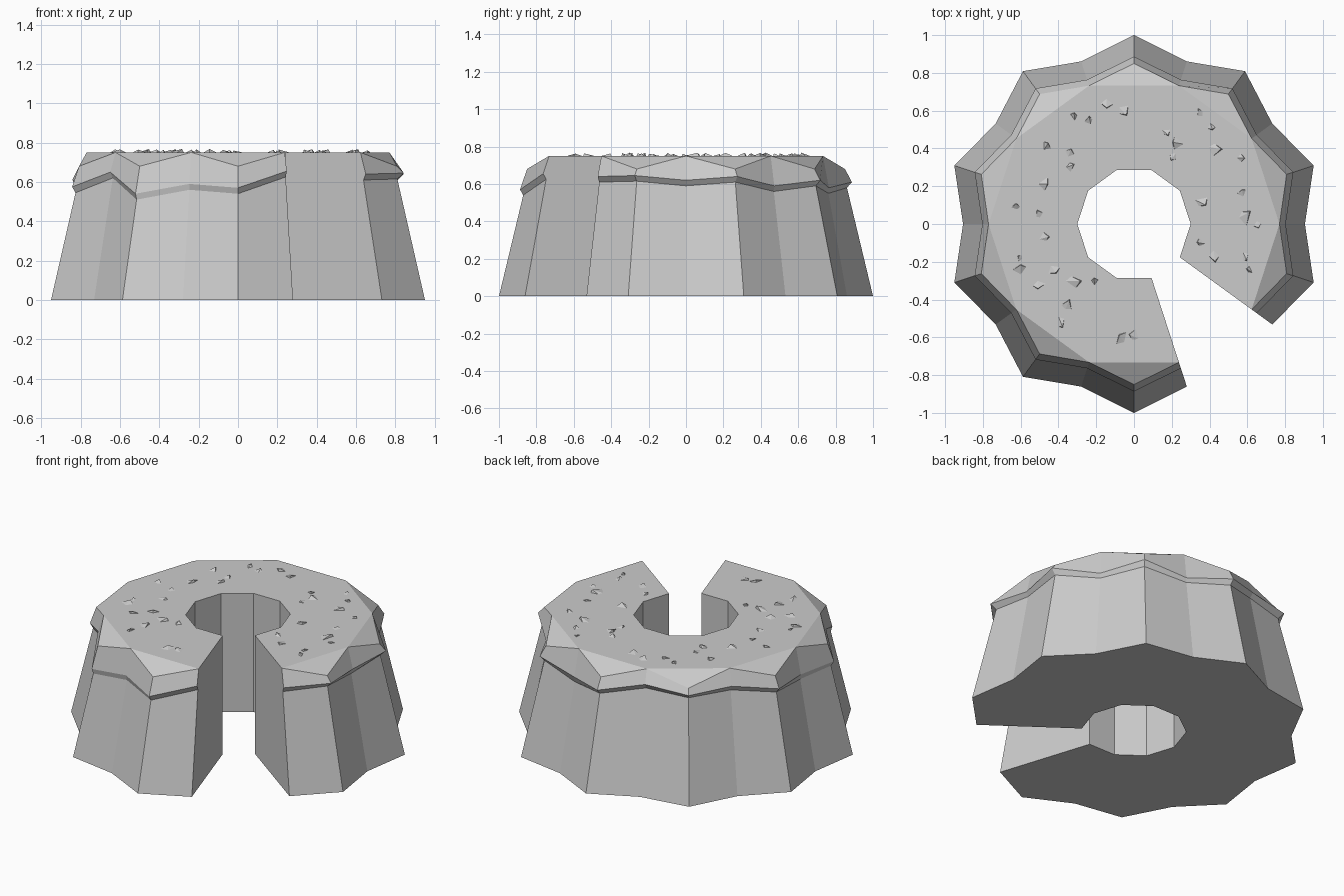
import bpy, bmesh, math, random
from mathutils import Vector

random.seed(4)
cube = bpy.data.objects.get("Cube")
if cube:
    bpy.data.objects.remove(cube, do_unlink=True)

# One plain stone material
stone = bpy.data.materials.new("stone_grey")
stone.use_nodes = True
grey = (0.6, 0.6, 0.6, 1)
stone.diffuse_color = grey
shader = stone.node_tree.nodes["Principled BSDF"]
shader.inputs["Base Color"].default_value = grey
shader.inputs["Roughness"].default_value = 0.9


def make_object(name, bm):
    bmesh.ops.recalc_face_normals(bm, faces=bm.faces)
    mesh = bpy.data.meshes.new(name)
    bm.to_mesh(mesh)
    bm.free()
    mesh.materials.append(stone)
    obj = bpy.data.objects.new(name, mesh)
    bpy.context.collection.objects.link(obj)
    return obj


# Ring body: a closed cross-section swept in equal steps around an open ring
STEP = math.radians(18)
FLAT = math.cos(STEP)
TOP = 0.75
# height of the uneven lip at each step, starting beside the opening
LIP = [.64, .645, .62, .64, .59, .62, .58, .61, .665, .65,
       .65, .61, .585, .575, .65, .54, .59, .57, .655]


def section(index, lip):
    """Cross-section points as (radius, height), outside to inside."""
    if index % 2:   # protruding buttress
        return [(1, 0), (1 - 0.24 * (lip - .03), lip - .03), (.887, lip),
                (.85, .68), (.77 * FLAT, TOP), (.3 * FLAT, TOP), (.3 * FLAT, 0)]
    return [(.905, 0), (.905 - .19 * (lip - .03), lip - .03), (.803, lip),
            (.77, TOP), (.77, TOP), (.3, TOP), (.3, 0)]


bm = bmesh.new()
rings = []
for i, lip in enumerate(LIP):
    a = (i - 2) * STEP
    rings.append([bm.verts.new((r * math.cos(a), r * math.sin(a), z))
                  for r, z in section(i, lip)])
for one, two in zip(rings, rings[1:]):
    for j in range(len(one)):
        k = (j + 1) % len(one)
        bm.faces.new((one[j], one[k], two[k], two[j]))
for end in (rings[0], rings[-1]):
    bm.faces.new(end)
bmesh.ops.remove_doubles(bm, verts=bm.verts, dist=0.0005)
make_object("stone_ring", bm)

# Stone chips on the top, as (x, y) in hundredths
CHIPS = [(-32, 57), (-24, 55), (-15, 64), (-6, 61), (-46, 41), (-35, 37),
         (-34, 30), (-48, 21), (-62, 9), (-50, 4), (-49, -7), (-60, -18),
         (-61, -24), (-50, -32), (-43, -23), (-33, -30), (-21, -30),
         (-36, -44), (-39, -52), (-6, -61), (0, -59), (17, 49), (23, 43),
         (21, 36), (41, 52), (35, 58), (42, 40), (56, 35), (36, 12),
         (57, 16), (58, 3), (66, 0), (35, -10), (42, -16), (59, -17), (61, -24)]

bm = bmesh.new()
for x, y in CHIPS:
    centre = Vector((x / 100, y / 100, TOP - .004))
    turn = random.uniform(0, math.tau)
    size = random.uniform(.03, .055)
    base = []
    for k in range(4):
        a = turn + k * math.tau / 4 + random.uniform(-.4, .4)
        r = size * random.uniform(.55, 1.1)
        base.append(bm.verts.new(centre + Vector((r * math.cos(a), r * math.sin(a), 0))))
    # the peak leans over one corner, giving a steep side and a slope
    lean = (base[0].co - centre) * .8
    peak = bm.verts.new(centre + lean + Vector((0, 0, random.uniform(.012, .022))))
    bm.faces.new(base)
    for k in range(4):
        bm.faces.new((base[k], base[(k + 1) % 4], peak))
make_object("top_chips", bm)
